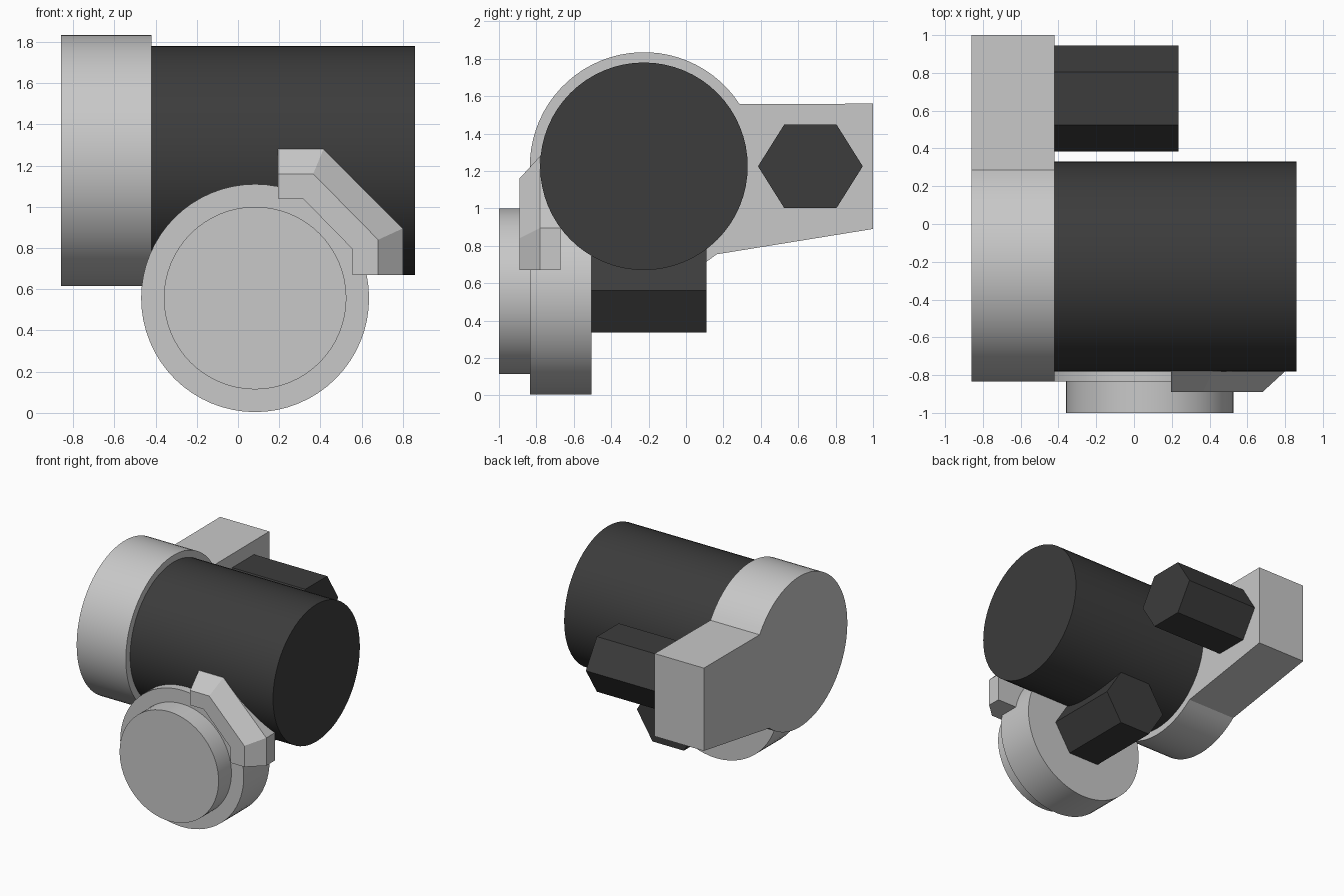
import bpy, bmesh
from math import cos, sin, radians

cube = bpy.data.objects.get("Cube")
if cube:
    bpy.data.objects.remove(cube, do_unlink=True)


def material(name, value):
    m = bpy.data.materials.new(name)
    m.use_nodes = True
    colour = (value, value, value, 1)
    m.diffuse_color = colour
    m.node_tree.nodes["Principled BSDF"].inputs["Base Color"].default_value = colour
    return m


light = material("light grey", 0.58)
dark = material("charcoal", 0.045)


def loft(name, rings, mat, closed=False):
    """Skin consecutive rings of points; cap the ends unless closed."""
    bm = bmesh.new()
    vs = [[bm.verts.new(p) for p in ring] for ring in rings]
    for a, b in zip(vs, vs[1:]):
        for i in range(len(a)):
            j = (i + 1) % len(a)
            bm.faces.new((a[i], a[j], b[j], b[i]))
    bm.faces.new(vs[0])
    bm.faces.new(vs[-1])
    bmesh.ops.recalc_face_normals(bm, faces=bm.faces)
    mesh = bpy.data.meshes.new(name)
    bm.to_mesh(mesh)
    bm.free()
    mesh.materials.append(mat)
    ob = bpy.data.objects.new(name, mesh)
    bpy.context.collection.objects.link(ob)
    bpy.ops.object.select_all(action='DESELECT')
    ob.select_set(True)
    bpy.context.view_layer.objects.active = ob
    bpy.ops.object.shade_smooth_by_angle(angle=radians(20))
    return ob


def prism(name, profile, axis, start, end, mat):
    """Extrude a (horizontal, z) profile along x or y."""
    place = (lambda t, u, v: (t, u, v)) if axis == "x" else (lambda t, u, v: (u, t, v))
    return loft(name, [[place(t, u, v) for u, v in profile] for t in (start, end)], mat)


def arc(u, v, r, first=0, last=360, steps=64):
    count = steps if last - first == 360 else steps + 1
    return [(u + r * cos(radians(first + (last - first) * i / steps)),
             v + r * sin(radians(first + (last - first) * i / steps))) for i in range(count)]


def hexagon(u, v):
    return [(u + a, v + b) for a, b in
            ((.28, 0), (.14, .223), (-.14, .223), (-.28, 0), (-.14, -.223), (.14, -.223))]


# Main drum and the round end housing with its rear arm
AXIS = (-0.225, 1.225)
prism("main_drum", arc(*AXIS, 0.555), "x", -0.42, 0.86, dark)
housing = arc(*AXIS, 0.61, 33, 309.5, 56) + [(1, 0.89), (1, 1.56)]
prism("end_housing", housing, "x", -0.86, -0.42, light)

# Stepped front disc
prism("front_disc", arc(0.083, 0.557, 0.553), "y", -0.835, -0.505, light)
prism("front_cap", arc(0.083, 0.557, 0.443), "y", -1, -0.835, light)

# Hexagonal bolts
prism("rear_bolt", hexagon(0.665, 1.225), "x", -0.42, 0.235, dark)
prism("lower_bolt", hexagon(0.083, 0.56), "y", -0.505, 0.11, dark)

# Bent bracket: a chamfered section swept through outer, middle and inner edges
outer = [(.195, 1.28), (.415, 1.28), (.8, .895), (.8, .67)]
middle = [(.195, 1.16), (.365, 1.16), (.68, .84), (.68, .67)]
inner = [(.195, 1.04), (.315, 1.04), (.555, .795), (.555, .67)]
BACK, SHOULDER, FRONT = -0.67, -0.78, -0.89
rings = [[(o[0], BACK, o[1]), (o[0], SHOULDER, o[1]), (m[0], FRONT, m[1]),
          (i[0], FRONT, i[1]), (i[0], BACK, i[1])]
         for o, m, i in zip(outer, middle, inner)]
loft("bent_bracket", rings, light)
